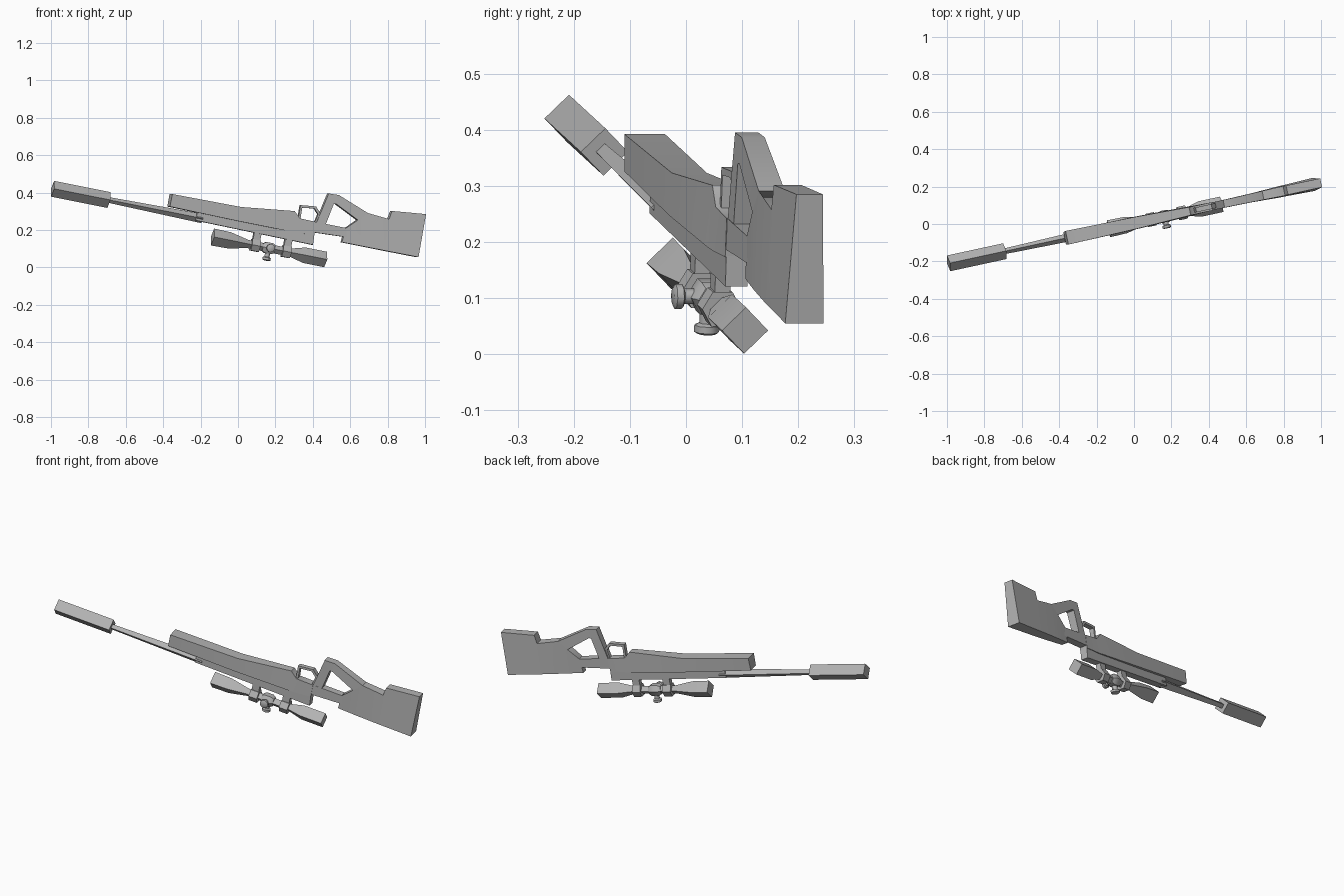
import bpy, bmesh, math
from mathutils import Matrix, Vector

if "Cube" in bpy.data.objects:
    bpy.data.objects.remove(bpy.data.objects["Cube"])

# The rifle is built along X (muzzle at -X, butt at +X) and then tilted into place
POSE = (Matrix.Translation((0, 0.004, 0.223))
        @ Matrix.Rotation(math.radians(12.2), 4, 'Z')
        @ Matrix.Rotation(math.radians(11.0), 4, 'Y'))

grey = bpy.data.materials.new("gunmetal_grey")
grey.diffuse_color = (0.45, 0.45, 0.45, 1)
grey.use_nodes = True
grey.node_tree.nodes["Principled BSDF"].inputs["Base Color"].default_value = grey.diffuse_color


def finish(name, bm, angle):
    bmesh.ops.recalc_face_normals(bm, faces=bm.faces)
    bm.transform(POSE)
    me = bpy.data.meshes.new(name)
    bm.to_mesh(me)
    bm.free()
    me.materials.append(grey)
    ob = bpy.data.objects.new(name, me)
    bpy.context.collection.objects.link(ob)
    bpy.ops.object.select_all(action='DESELECT')
    ob.select_set(True)
    bpy.context.view_layer.objects.active = ob
    bpy.ops.object.shade_smooth_by_angle(angle=math.radians(angle))


def skin(bm, rings, closed=False):
    """Join equal rings of vertices with quads, capping the ends."""
    n = len(rings[0])
    pairs = list(zip(rings, rings[1:]))
    if closed:
        pairs.append((rings[-1], rings[0]))
    else:
        bm.faces.new(rings[0])
        bm.faces.new(rings[-1][::-1])
    for a, b in pairs:
        for i in range(n):
            j = (i + 1) % n
            bm.faces.new((a[i], a[j], b[j], b[i]))


def loft(name, stations, closed=False):
    """Four-sided sections; each station is two (x, z, half width) edges."""
    bm = bmesh.new()
    rings = []
    for (x1, z1, w1), (x2, z2, w2) in stations:
        rings.append([bm.verts.new(p) for p in (
            (x1, -w1, z1), (x1, w1, z1), (x2, w2, z2), (x2, -w2, z2))])
    skin(bm, rings, closed)
    finish(name, bm, 50)


def tube(name, origin, axis, profile, sides=4, angle=50):
    """Turned part: (distance, radius) pairs along an axis."""
    bm = bmesh.new()
    axis = Vector(axis)
    u = Vector((0, 1, 0)) if abs(axis.y) < 0.5 else Vector((1, 0, 0))
    v = axis.cross(u)
    rings = []
    for d, r in profile:
        c = Vector(origin) + axis * d
        rings.append([bm.verts.new(c + r * (u * math.cos(k) + v * math.sin(k)))
                      for k in (2 * math.pi * i / sides for i in range(sides))])
    skin(bm, rings)
    finish(name, bm, angle)


X = (1, 0, 0)

# Barrel and suppressor
tube("suppressor", (0, 0, 0), X, [(-1.033, 0.043), (-0.72, 0.043)])
tube("barrel", (0, 0, 0), X, [(-0.74, 0.015), (-0.2, 0.025)])

# Receiver under the fore stock
loft("receiver", [
    ((-0.237, -0.017, 0.02), (-0.235, 0.05, 0.02)),
    ((0.418, -0.023, 0.02), (0.414, 0.05, 0.02))])

# Fore stock, stepping down behind the trigger
loft("fore_stock", [
    ((-0.392, 0.028, 0.034), (-0.392, 0.096, 0.037)),
    ((-0.01, 0.023, 0.034), (-0.01, 0.1, 0.032)),
    ((0.285, 0.023, 0.027), (0.285, 0.135, 0.022)),
    ((0.32, 0.023, 0.025), (0.32, 0.102, 0.022)),
    ((0.415, 0.03, 0.022), (0.415, 0.1, 0.022))])

# Tang joining the fore stock to the butt
loft("tang", [
    ((0.405, 0.043, 0.021), (0.405, 0.1, 0.021)),
    ((0.6, 0.053, 0.02), (0.585, 0.1, 0.02))])

# Butt stock with raised cheek rest
loft("butt_stock", [
    ((0.571, 0.021, 0.018), (0.578, 0.099, 0.02)),
    ((0.63, 0.021, 0.022), (0.633, 0.154, 0.024)),
    ((0.68, 0.021, 0.025), (0.68, 0.201, 0.024)),
    ((0.8, 0.021, 0.03), (0.799, 0.191, 0.026)),
    ((0.812, 0.021, 0.03), (0.807, 0.237, 0.025)),
    ((0.994, 0.022, 0.035), (0.993, 0.256, 0.024))])

# Thumbhole grip and the strut running back to the butt
loft("grip", [
    ((0.412, 0.085, 0.02), (0.463, 0.085, 0.02)),
    ((0.45, 0.263, 0.021), (0.488, 0.214, 0.022)),
    ((0.507, 0.265, 0.021), (0.5, 0.216, 0.022)),
    ((0.682, 0.2, 0.024), (0.633, 0.154, 0.024))])

# Trigger guard loop
outer = [(0.314, 0.09), (0.312, 0.173), (0.397, 0.182), (0.43, 0.147), (0.418, 0.09)]
inner = [(0.326, 0.098), (0.324, 0.161), (0.391, 0.169), (0.416, 0.143), (0.406, 0.098)]
loft("trigger_guard",
     [((*o, 0.013), (*i, 0.013)) for o, i in zip(outer, inner)], closed=True)

# Telescopic sight
SZ = -0.086
tube("scope_body", (0, 0, SZ), X, [
    (-0.125, 0.046), (-0.03, 0.044), (0.072, 0.022), (0.31, 0.022),
    (0.385, 0.042), (0.505, 0.042)])
for label, x in (("front", 0.112), ("rear", 0.285)):
    tube(label + "_scope_ring", (x, 0, SZ), X, [(-0.023, 0.036), (0.023, 0.036)], 6)
    loft(label + "_scope_mount", [
        ((x - 0.02, SZ, 0.014), (x + 0.02, SZ, 0.014)),
        ((x - 0.02, -0.01, 0.014), (x + 0.02, -0.01, 0.014))])

# Adjustment turrets, one facing down and one facing the side
tube("turret_hub", (0.187, 0, SZ), X, [(-0.034, 0.024), (-0.018, 0.034),
                                       (0.018, 0.034), (0.034, 0.024)], 6)
for label, axis, reach in (("lower", (0, 0, -1), 0.068), ("side", (0, -1, 0), 0.064)):
    tube(label + "_turret_knob", (0.187, 0, SZ), axis, [
        (0, 0.014), (reach - 0.02, 0.014), (reach - 0.016, 0.023),
        (reach - 0.004, 0.023), (reach, 0.016)], 8)
